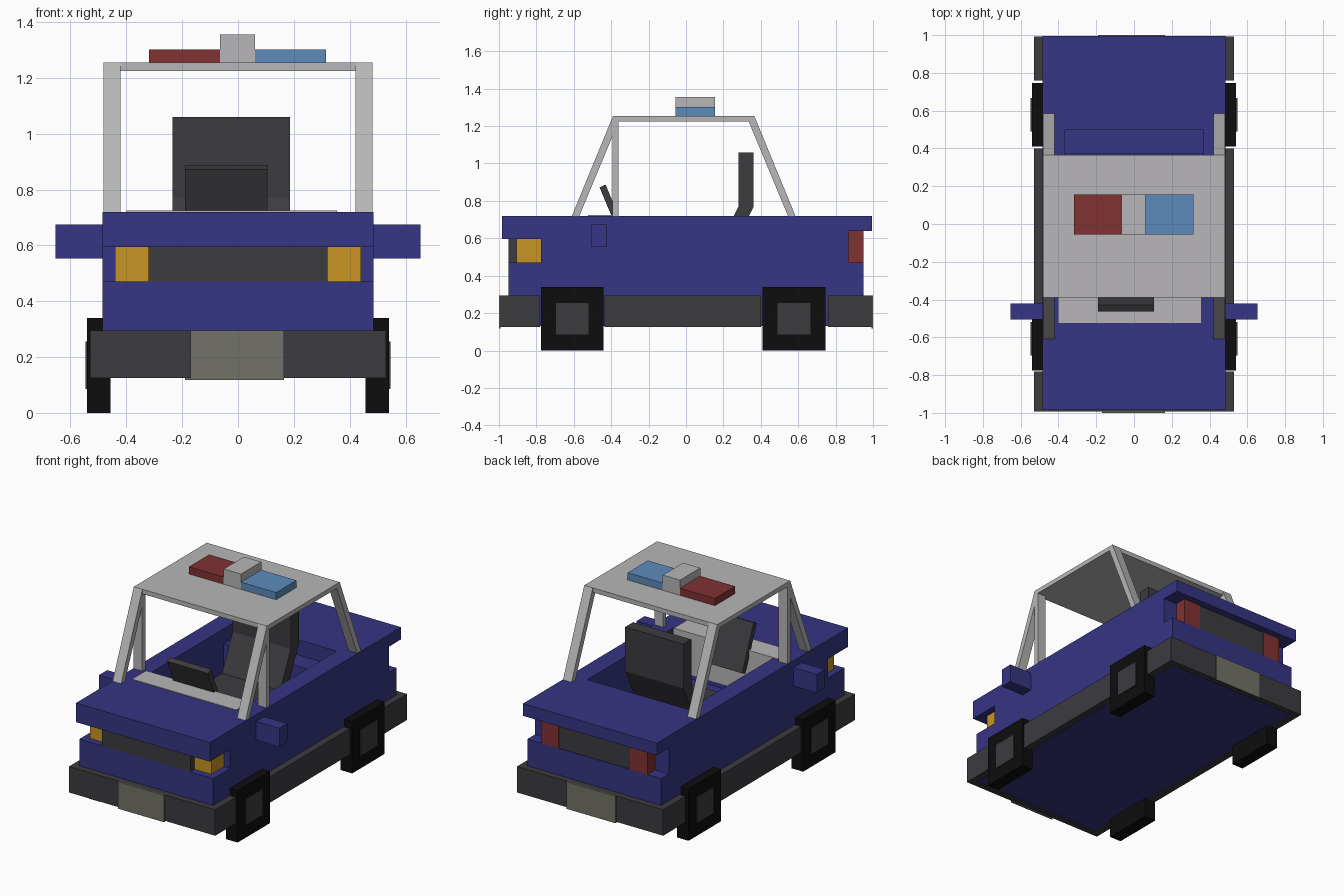
import bpy
import bmesh

old = bpy.data.objects.get("Cube")
if old:
    bpy.data.objects.remove(old, do_unlink=True)


def material(name, r, g, b):
    m = bpy.data.materials.new(name)
    m.use_nodes = True
    m.diffuse_color = (r, g, b, 1)
    bsdf = m.node_tree.nodes["Principled BSDF"]
    bsdf.inputs["Base Color"].default_value = (r, g, b, 1)
    bsdf.inputs["Roughness"].default_value = 0.8
    return m


BLUE = material("navy paint", 0.037, 0.035, 0.23)
PALE = material("pale grey", 0.48, 0.47, 0.48)
DARK = material("charcoal", 0.045, 0.045, 0.051)
BLACK = material("tyre black", 0.004, 0.004, 0.004)
AMBER = material("amber lamp", 0.58, 0.30, 0.017)
RED = material("red lamp", 0.22, 0.032, 0.032)
SKY = material("blue lamp", 0.11, 0.26, 0.50)
PLATE = material("plate grey", 0.17, 0.17, 0.14)


def prism(name, mat, x0, x1, profile):
    """Extrude a (y, z) outline from x0 to x1."""
    bm = bmesh.new()
    face = bm.faces.new([bm.verts.new((x0, y, z)) for y, z in profile])
    out = bmesh.ops.extrude_face_region(bm, geom=[face])
    moved = [v for v in out["geom"] if isinstance(v, bmesh.types.BMVert)]
    bmesh.ops.translate(bm, verts=moved, vec=(x1 - x0, 0, 0))
    bmesh.ops.recalc_face_normals(bm, faces=bm.faces)
    mesh = bpy.data.meshes.new(name)
    bm.to_mesh(mesh)
    bm.free()
    mesh.materials.append(mat)
    ob = bpy.data.objects.new(name, mesh)
    bpy.context.collection.objects.link(ob)
    return ob


def box(name, mat, x0, x1, y0, y1, z0, z1):
    return prism(name, mat, x0, x1, [(y0, z0), (y1, z0), (y1, z1), (y0, z1)])


def pair(name, mat, x0, x1, profile):
    """The same part on both sides of the car."""
    prism(name + "_left", mat, x0, x1, profile)
    prism(name + "_right", mat, -x1, -x0, profile)


def rect(y0, y1, z0, z1):
    return [(y0, z0), (y1, z0), (y1, z1), (y0, z1)]


# Body with overhanging hood and trunk, hollowed for the open cabin
body = prism("body", BLUE, -0.485, 0.485, [
    (-0.95, 0.13), (0.95, 0.13), (0.95, 0.47), (0.87, 0.47), (0.87, 0.64),
    (0.995, 0.64), (0.995, 0.72), (-0.985, 0.72), (-0.985, 0.595),
    (-0.775, 0.595), (-0.775, 0.47), (-0.95, 0.47)])
cutter = prism("cabin_cutter", BLUE, -0.365, 0.365, [
    (-0.385, 0.42), (0.37, 0.42), (0.37, 0.62), (0.5, 0.62),
    (0.5, 0.8), (-0.385, 0.8)])
cutter.hide_render = True
cut = body.modifiers.new("cabin", "BOOLEAN")
cut.operation = "DIFFERENCE"
cut.solver = "EXACT"
cut.object = cutter
bpy.context.view_layer.objects.active = body
bpy.ops.object.modifier_apply(modifier=cut.name)
bpy.data.objects.remove(cutter, do_unlink=True)

# Grilles and lamps
box("front_grille", DARK, -0.32, 0.32, -0.95, -0.775, 0.47, 0.595)
box("rear_grille", DARK, -0.26, 0.26, 0.87, 0.945, 0.47, 0.64)
pair("headlamp", AMBER, 0.315, 0.44, rect(-0.905, -0.775, 0.47, 0.595))
pair("tail_lamp", RED, 0.26, 0.385, rect(0.87, 0.95, 0.47, 0.64))

# Bumpers, sills and plates
box("front_bumper", DARK, -0.53, 0.53, -0.993, -0.95, 0.125, 0.295)
box("rear_bumper", DARK, -0.53, 0.53, 0.95, 0.993, 0.125, 0.295)
for name, y0, y1 in (("front_sill", -0.95, -0.78), ("middle_sill", -0.435, 0.40),
                     ("rear_sill", 0.76, 0.95)):
    pair(name, DARK, 0.48, 0.53, rect(y0, y1, 0.125, 0.295))
box("front_plate", PLATE, -0.17, 0.165, -1.0, -0.992, 0.118, 0.295)
box("rear_plate", PLATE, -0.19, 0.165, 0.992, 1.0, 0.118, 0.295)

# Square wheels with hubs
for name, y in (("front", -0.608), ("rear", 0.578)):
    pair(name + "_wheel", BLACK, 0.457, 0.541, rect(y - 0.168, y + 0.168, 0, 0.34))
    pair(name + "_hub", DARK, 0.53, 0.547, rect(y - 0.088, y + 0.088, 0.085, 0.255))

# Side mirrors
pair("mirror", BLUE, 0.48, 0.653, rect(-0.505, -0.422, 0.553, 0.675))

# Roof and pillars
box("roof", PALE, -0.482, 0.482, -0.39, 0.365, 1.225, 1.255)
pair("front_pillar", PALE, 0.42, 0.482,
     [(-0.61, 0.72), (-0.57, 0.72), (-0.36, 1.225), (-0.39, 1.255)])
pair("door_pillar", PALE, 0.42, 0.482, rect(-0.392, -0.36, 0.72, 1.225))
pair("rear_pillar", PALE, 0.42, 0.482,
     [(0.545, 0.72), (0.585, 0.72), (0.365, 1.255), (0.335, 1.225)])

# Roof light bar
box("red_beacon", RED, -0.318, -0.065, -0.055, 0.155, 1.25, 1.302)
box("blue_beacon", SKY, 0.06, 0.315, -0.055, 0.155, 1.25, 1.302)
box("beacon_mount", PALE, -0.065, 0.06, -0.055, 0.155, 1.25, 1.355)

# Interior: dashboard, tilted steering panel and seat
box("dashboard", PALE, -0.40, 0.355, -0.525, -0.38, 0.45, 0.724)
prism("steering_panel", DARK, -0.19, 0.105,
      [(-0.462, 0.872), (-0.43, 0.887), (-0.31, 0.60), (-0.342, 0.585)])
prism("seat", DARK, -0.235, 0.187, [
    (0.28, 1.06), (0.362, 1.06), (0.362, 0.77), (0.25, 0.54), (0.25, 0.42),
    (-0.12, 0.42), (-0.12, 0.54), (0.17, 0.54), (0.28, 0.77)])
